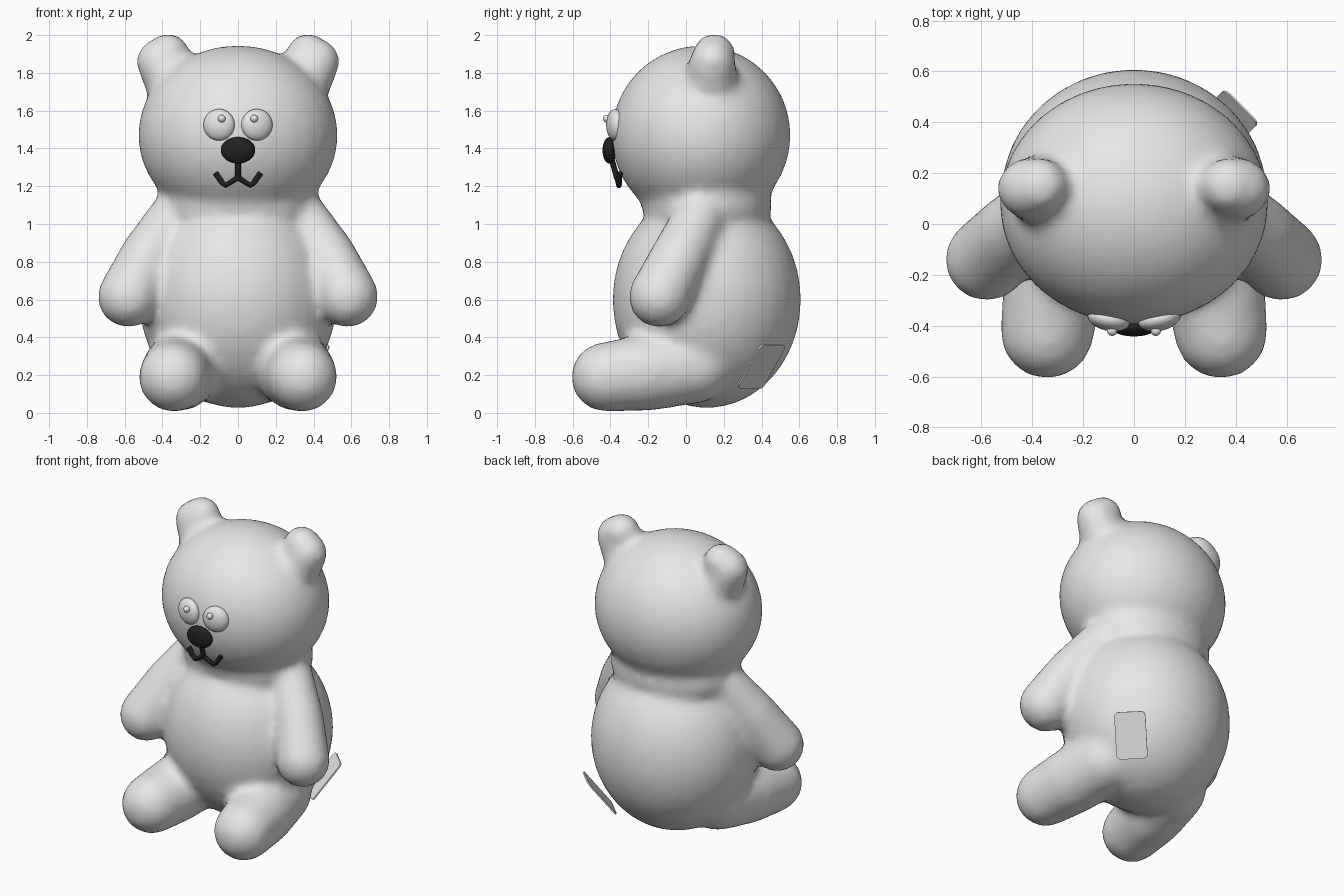
import bpy, bmesh, math
from mathutils import Vector, Matrix

cube = bpy.data.objects.get("Cube")
if cube:
    bpy.data.objects.remove(cube, do_unlink=True)


def material(name, value):
    mat = bpy.data.materials.new(name)
    mat.use_nodes = True
    color = (value, value, value, 1)
    mat.diffuse_color = color
    mat.node_tree.nodes["Principled BSDF"].inputs["Base Color"].default_value = color
    return mat


grey = material("plush grey", 0.8)
black = material("soft black", 0.015)


def make_object(name, bm, mat):
    bmesh.ops.recalc_face_normals(bm, faces=bm.faces)
    mesh = bpy.data.meshes.new(name)
    bm.to_mesh(mesh)
    bm.free()
    for poly in mesh.polygons:
        poly.use_smooth = True
    mesh.materials.append(mat)
    obj = bpy.data.objects.new(name, mesh)
    bpy.context.collection.objects.link(obj)
    return obj


def add_ellipsoid(bm, center, radii, yaw=0.0):
    matrix = (Matrix.Translation(center) @ Matrix.Rotation(yaw, 4, "Z")
              @ Matrix.Diagonal((*radii, 1)))
    bmesh.ops.create_uvsphere(bm, u_segments=32, v_segments=20, radius=1, matrix=matrix)


def ellipsoid(name, center, radii, mat, yaw=0.0):
    bm = bmesh.new()
    add_ellipsoid(bm, center, radii, yaw)
    return make_object(name, bm, mat)


# Unit ball points used to skin the limbs
ball = bmesh.new()
bmesh.ops.create_icosphere(ball, subdivisions=3, radius=1)
ball_points = [v.co.copy() for v in ball.verts]
ball.free()


def add_limb(bm, joints, side):
    """Skin each pair of neighbouring joints (center, radius) with a hull."""
    for pair in zip(joints, joints[1:]):
        verts = []
        for (x, y, z), radius in pair:
            center = Vector((x * side, y, z))
            verts += [bm.verts.new(center + p * radius) for p in ball_points]
        hull = bmesh.ops.convex_hull(bm, input=verts)
        inside = [g for g in hull["geom_interior"] if isinstance(g, bmesh.types.BMVert)]
        bmesh.ops.delete(bm, geom=inside, context="VERTS")


arm = [((0.34, 0.07, 1.03), 0.14),
       ((0.47, -0.03, 0.83), 0.155),
       ((0.58, -0.14, 0.615), 0.165)]
leg = [((0.27, 0.05, 0.25), 0.2),
       ((0.31, -0.2, 0.215), 0.205),
       ((0.342, -0.425, 0.19), 0.185)]
ear = [((0.34, 0.13, 1.74), 0.15),
       ((0.42, 0.14, 1.86), 0.12),
       ((0.37, 0.15, 1.9), 0.112)]

# Plush body: head, neck, torso and limbs fused into one soft skin
bm = bmesh.new()
add_ellipsoid(bm, (0, 0.08, 1.47), (0.53, 0.475, 0.475))
add_ellipsoid(bm, (0, 0.11, 1.1), (0.42, 0.345, 0.25))
add_ellipsoid(bm, (0, 0.11, 0.6), (0.525, 0.5, 0.575))
for side in (1, -1):
    for limb in (arm, leg, ear):
        add_limb(bm, limb, side)
body = make_object("plush_body", bm, grey)
remesh = body.modifiers.new("fuse", "REMESH")
remesh.mode = "VOXEL"
remesh.voxel_size = 0.028
remesh.use_smooth_shade = True
smooth = body.modifiers.new("soften", "SMOOTH")
smooth.factor = 0.5
smooth.iterations = 8

# Eyes and pupils
for side, label in ((1, "left"), (-1, "right")):
    ellipsoid(label + "_eye", (0.1 * side, -0.375, 1.525), (0.084, 0.045, 0.084),
              grey, 0.22 * side)
    ellipsoid(label + "_pupil", (0.086 * side, -0.42, 1.558), (0.02, 0.02, 0.02), grey)

# Nose
ellipsoid("nose", (0, -0.405, 1.39), (0.091, 0.037, 0.07), black)


# Mouth: stem and two curled lips
def tube(name, points):
    curve = bpy.data.curves.new(name, "CURVE")
    curve.dimensions = "3D"
    curve.bevel_depth = 0.015
    curve.bevel_resolution = 2
    curve.use_fill_caps = True
    spline = curve.splines.new("POLY")
    spline.points.add(len(points) - 1)
    for point, co in zip(spline.points, points):
        point.co = (*co, 1)
    spline.use_smooth = True
    curve.materials.append(black)
    obj = bpy.data.objects.new(name, curve)
    bpy.context.collection.objects.link(obj)


tube("mouth_stem", [(0, -0.395, 1.35), (0, -0.365, 1.24)])
for side, label in ((1, "left"), (-1, "right")):
    tube(label + "_lip", [(0, -0.365, 1.245), (0.065 * side, -0.355, 1.205),
                          (0.085 * side, -0.355, 1.22), (0.12 * side, -0.35, 1.27)])

# Sewn patch: thin rounded plate facing outward, back and down
width, height, thick, corner = 0.19, 0.29, 0.009, 0.025
bm = bmesh.new()
outline = []
for i, (sx, sy) in enumerate(((1, 1), (-1, 1), (-1, -1), (1, -1))):
    for step in range(4):
        angle = math.pi / 2 * (i + step / 3)
        outline.append(bm.verts.new((sx * (width / 2 - corner) + corner * math.cos(angle),
                                     sy * (height / 2 - corner) + corner * math.sin(angle),
                                     -thick / 2)))
face = bm.faces.new(outline)
top = bmesh.ops.extrude_face_region(bm, geom=[face])["geom"]
bmesh.ops.translate(bm, vec=(0, 0, thick),
                    verts=[g for g in top if isinstance(g, bmesh.types.BMVert)])
patch = make_object("sewn_patch", bm, grey)
for poly in patch.data.polygons:
    poly.use_smooth = False
normal = Vector((1, 1, -1.1)).normalized()
across = Vector((-1, 1, 0)).normalized()
up = normal.cross(across)
patch.matrix_world = (Matrix.Translation((0.36, 0.4, 0.245))
                      @ Matrix((across, up, normal)).transposed().to_4x4())
